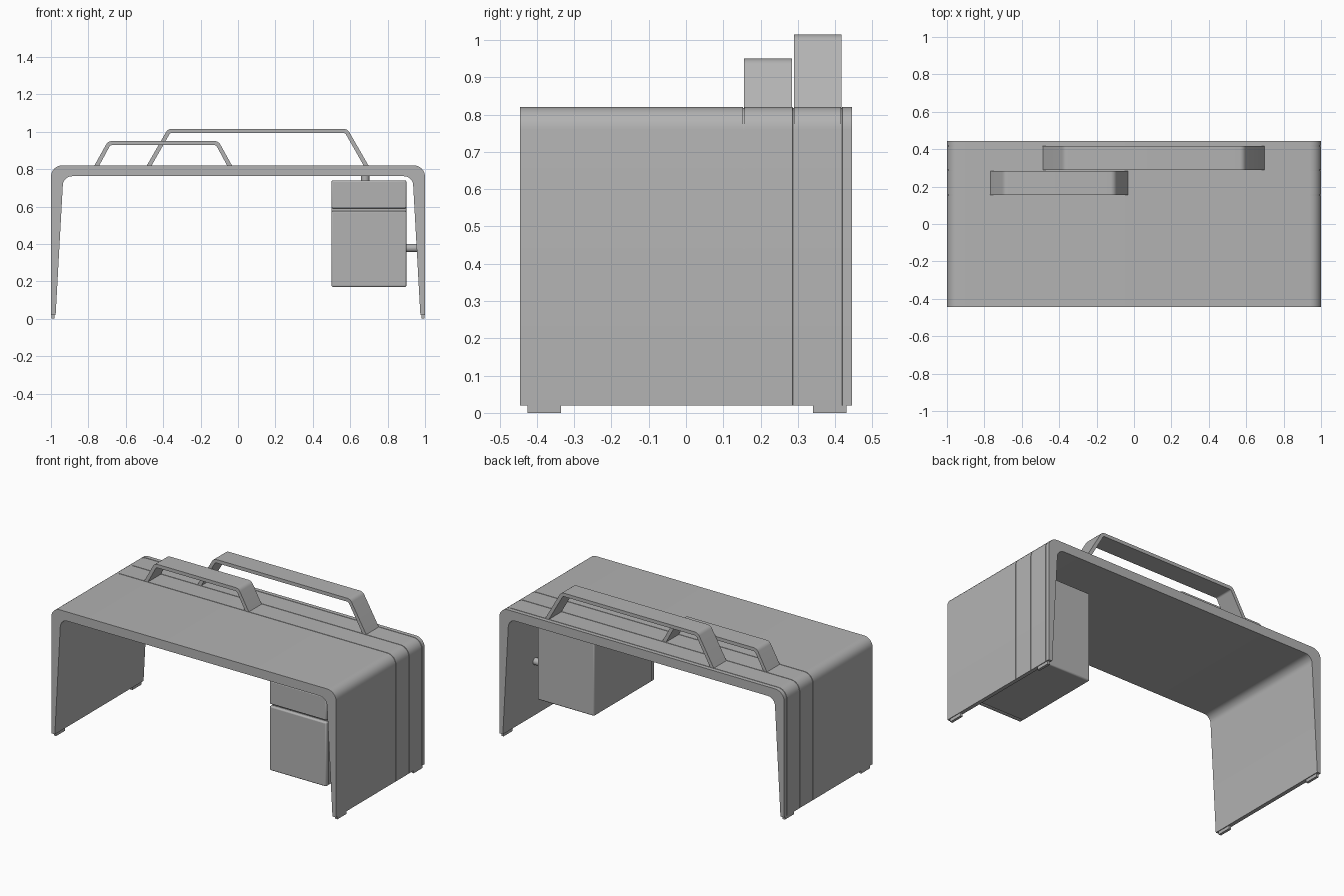
import bpy, bmesh, math
from mathutils import Vector

cube = bpy.data.objects.get("Cube")
if cube:
    bpy.data.objects.remove(cube)

grey = bpy.data.materials.new("neutral grey")
grey.use_nodes = True
grey.diffuse_color = (0.45, 0.45, 0.45, 1)
grey.node_tree.nodes["Principled BSDF"].inputs["Base Color"].default_value = (0.45, 0.45, 0.45, 1)


def finish(name, bm):
    bmesh.ops.recalc_face_normals(bm, faces=bm.faces)
    mesh = bpy.data.meshes.new(name)
    bm.to_mesh(mesh)
    bm.free()
    mesh.materials.append(grey)
    obj = bpy.data.objects.new(name, mesh)
    bpy.context.collection.objects.link(obj)
    bpy.ops.object.select_all(action='DESELECT')
    obj.select_set(True)
    bpy.context.view_layer.objects.active = obj
    bpy.ops.object.shade_smooth_by_angle(angle=math.radians(35))
    return obj


def fillet(corners, steps=6):
    """Round the corners (x, z, radius) of an open path."""
    pts = [Vector(c[:2]) for c in corners]
    out = []
    for i, p in enumerate(pts):
        r = corners[i][2]
        if r == 0:
            out.append(p)
            continue
        a, b = (pts[i - 1] - p).normalized(), (pts[i + 1] - p).normalized()
        half = a.angle(b) / 2
        centre = p + (a + b).normalized() * r / math.sin(half)
        t = r / math.tan(half)
        start, end = p + a * t - centre, p + b * t - centre
        sweep = start.angle_signed(end)
        for k in range(steps + 1):
            ang = -sweep * k / steps
            c, s = math.cos(ang), math.sin(ang)
            out.append(centre + Vector((start.x * c - start.y * s, start.x * s + start.y * c)))
    return out


def loft(name, sections):
    """Skin closed (x, z) outlines placed at successive y stations."""
    bm = bmesh.new()
    rings = [[bm.verts.new((p[0], y, p[1])) for p in outline] for y, outline in sections]
    n = len(rings[0])
    for a, b in zip(rings, rings[1:]):
        for i in range(n):
            j = (i + 1) % n
            bm.faces.new((a[i], a[j], b[j], b[i]))
    bm.faces.new(rings[0])
    bm.faces.new(rings[-1])
    return finish(name, bm)


def box(name, lo, hi, bevel=0.0):
    bm = bmesh.new()
    bmesh.ops.create_cube(bm, size=1)
    for v in bm.verts:
        v.co = [(l + h) / 2 + c * (h - l) for l, h, c in zip(lo, hi, v.co)]
    obj = finish(name, bm)
    if bevel:
        mod = obj.modifiers.new("soft edges", 'BEVEL')
        mod.width, mod.segments = bevel, 3
    return obj


def rod(name, start, end, radius):
    bm = bmesh.new()
    a, b = Vector(start), Vector(end)
    bmesh.ops.create_cone(bm, cap_ends=True, segments=24, radius1=radius, radius2=radius,
                          depth=(b - a).length)
    turn = (b - a).to_track_quat('Z', 'Y')
    for v in bm.verts:
        v.co = turn @ v.co + (a + b) / 2
    return finish(name, bm)


# Arched desk shell, tapered legs, shallow seams across the outside
def shell_outline(inset):
    e = 1 - inset
    top = 0.82 - inset
    outer = fillet([(-e, 0.02, 0), (-e, top, 0.06), (e, top, 0.06), (e, 0.02, 0)])
    inner = fillet([(0.975, 0.02, 0), (0.934, 0.762, 0.05),
                    (-0.934, 0.762, 0.05), (-0.975, 0.02, 0)])
    return outer + inner


stations = [(-0.445, 0)]
for seam in (0.155, 0.288, 0.417):
    stations += [(seam - 0.002, 0), (seam - 0.0015, 0.003),
                 (seam + 0.0015, 0.003), (seam + 0.002, 0)]
stations.append((0.445, 0))
loft("desk_shell", [(y, shell_outline(d)) for y, d in stations])

# Feet under each leg
for side, x in (("right", -0.988), ("left", 0.988)):
    for end, y in (("front", -0.38), ("back", 0.385)):
        box(f"{end}_{side}_foot", (x - 0.008, y - 0.045, 0), (x + 0.008, y + 0.045, 0.022))


# Raised band bridges above the desk top
def bridge(name, x0, x1, x2, x3, height, y0, y1):
    t = 0.022
    s = t * 1.17
    k = t * 0.55
    outer = fillet([(x0, 0.815, 0), (x1, height, 0.035), (x2, height, 0.035), (x3, 0.815, 0)])
    inner = fillet([(x3 - s, 0.815, 0), (x2 - k, height - t, 0.015),
                    (x1 + k, height - t, 0.015), (x0 + s, 0.815, 0)])
    loft(name, [(y0, outer + inner), (y1, outer + inner)])


bridge("low_bridge", -0.77, -0.695, -0.105, -0.03, 0.95, 0.155, 0.284)
bridge("high_bridge", -0.49, -0.375, 0.585, 0.70, 1.015, 0.29, 0.417)

# Hanging drawer cabinet
box("cabinet_body", (0.5, -0.375, 0.17), (0.9, 0.207, 0.74), 0.008)
box("upper_drawer_front", (0.5, -0.4, 0.59), (0.9, -0.372, 0.74), 0.008)
box("lower_drawer_front", (0.5, -0.4, 0.17), (0.9, -0.372, 0.577), 0.008)
rod("top_mount", (0.68, -0.1, 0.735), (0.68, -0.1, 0.77), 0.022)
rod("side_mount", (0.89, 0.15, 0.378), (0.965, 0.15, 0.378), 0.022)
